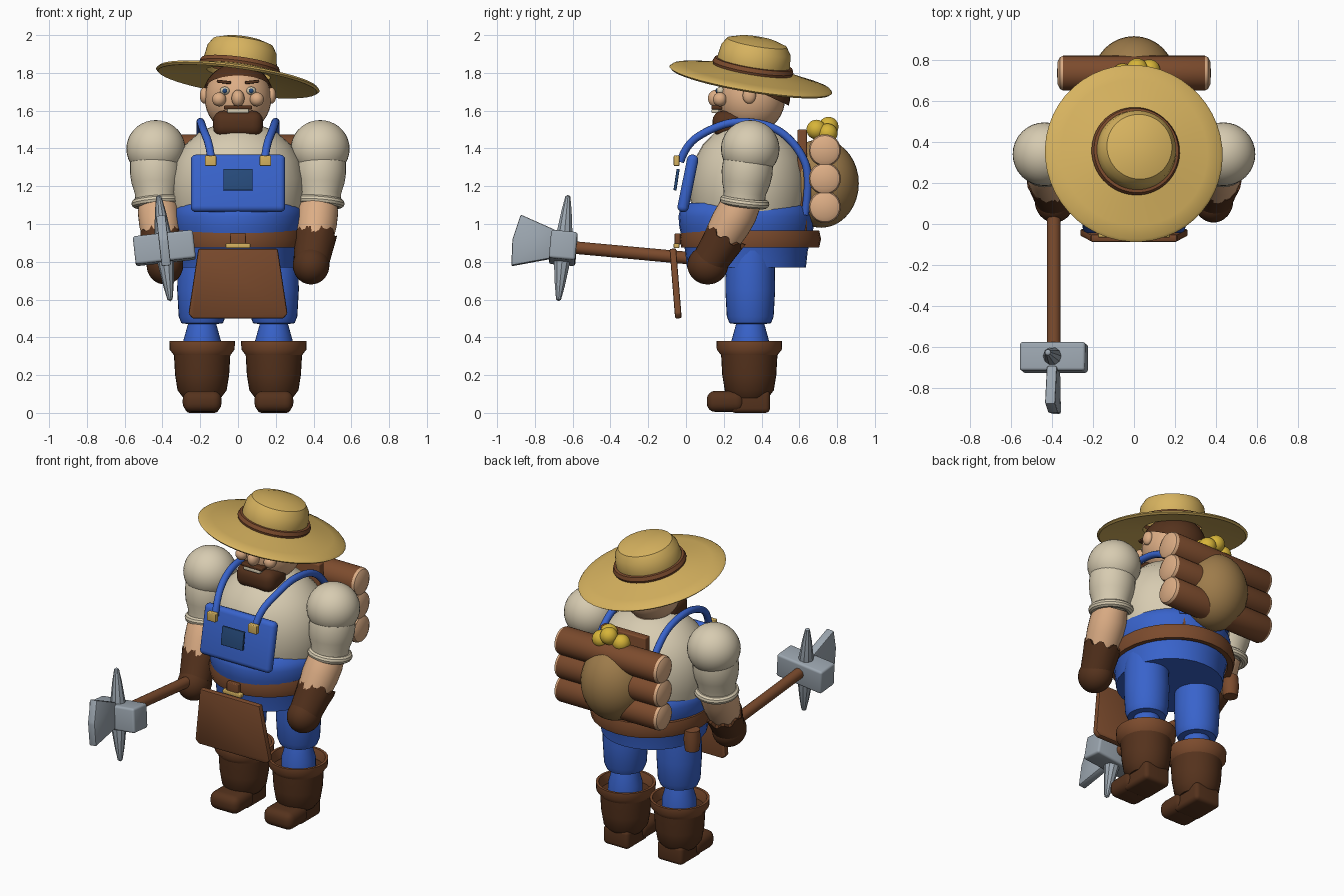
import bpy, bmesh, math
from mathutils import Matrix, Vector, Euler

if "Cube" in bpy.data.objects:
    bpy.data.objects.remove(bpy.data.objects["Cube"])


def paint(name, *rgb):
    m = bpy.data.materials.new(name)
    m.use_nodes = True
    m.diffuse_color = (*rgb, 1)
    m.node_tree.nodes["Principled BSDF"].inputs["Base Color"].default_value = (*rgb, 1)
    return m


cream = paint("cream cloth", .68, .6, .44)
blue = paint("blue denim", .04, .125, .6)
navy = paint("navy", .02, .07, .2)
dark = paint("dark brown", .09, .032, .012)
brown = paint("mid brown", .2, .07, .026)
skin = paint("skin", .72, .42, .235)
straw = paint("straw", .68, .45, .115)
steel = paint("steel", .33, .38, .43)
gold = paint("gold", .68, .46, .04)
sackcloth = paint("sack cloth", .34, .2, .07)
made = []


def finish(name, bm, mat, loc=(0, 0, 0), rot=(0, 0, 0), scale=(1, 1, 1)):
    bmesh.ops.recalc_face_normals(bm, faces=bm.faces[:])
    me = bpy.data.meshes.new(name)
    bm.to_mesh(me)
    bm.free()
    me.materials.append(mat)
    ob = bpy.data.objects.new(name, me)
    bpy.context.collection.objects.link(ob)
    rot = rot if isinstance(rot, (Matrix,)) else Euler(rot).to_matrix()
    ob.matrix_world = Matrix.LocRotScale(Vector(loc), rot.to_quaternion(), Vector(scale))
    made.append(ob)
    return ob


def lathe(name, profile, mat, closed=False, seg=32, **place):
    bm = bmesh.new()
    rings = []
    for r, z in profile:
        if r == 0:
            rings.append([bm.verts.new((0, 0, z))] * seg)
        else:
            turn = [math.tau * i / seg for i in range(seg)]
            rings.append([bm.verts.new((r * math.cos(t), r * math.sin(t), z)) for t in turn])
    pairs = list(zip(rings, rings[1:])) + ([(rings[-1], rings[0])] if closed else [])
    for a, b in pairs:
        for i in range(seg):
            j = (i + 1) % seg
            corners = list(dict.fromkeys((a[i], a[j], b[j], b[i])))
            if len(corners) > 2:
                bm.faces.new(corners)
    return finish(name, bm, mat, **place)


def rod(name, a, b, radii, mat):
    d = Vector(b) - Vector(a)
    step = d.length / (len(radii) - 1)
    profile = [(0, 0)] + [(r, i * step) for i, r in enumerate(radii)] + [(0, d.length)]
    return lathe(name, profile, mat, loc=a, rot=d.to_track_quat('Z', 'Y').to_matrix())


def ball(name, loc, radii, mat, cut=None):
    bm = bmesh.new()
    bmesh.ops.create_uvsphere(bm, u_segments=32, v_segments=18, radius=1)
    bmesh.ops.scale(bm, vec=radii, verts=bm.verts)
    if cut:
        bmesh.ops.bisect_plane(bm, geom=bm.verts[:] + bm.edges[:] + bm.faces[:],
                               plane_co=cut[0], plane_no=cut[1], clear_inner=True)
    return finish(name, bm, mat, loc)


def box(name, loc, size, mat, bevel=.005, rot=(0, 0, 0)):
    bm = bmesh.new()
    bmesh.ops.create_cube(bm, size=1)
    bmesh.ops.scale(bm, vec=size, verts=bm.verts)
    bmesh.ops.bevel(bm, geom=bm.edges[:], offset=bevel, segments=4, profile=.5, affect='EDGES')
    return finish(name, bm, mat, loc, rot)


def prism(name, outline, depth, mat, loc, rot):
    bm = bmesh.new()
    face = bm.faces.new([bm.verts.new((-depth / 2, y, z)) for y, z in outline])
    out = bmesh.ops.extrude_face_region(bm, geom=[face])
    bmesh.ops.translate(bm, vec=(depth, 0, 0),
                        verts=[v for v in out["geom"] if isinstance(v, bmesh.types.BMVert)])
    bmesh.ops.bevel(bm, geom=bm.edges[:], offset=.008, segments=2, profile=.5, affect='EDGES')
    return finish(name, bm, mat, loc, rot)


def tube(name, points, radius, mat):
    cu = bpy.data.curves.new(name, 'CURVE')
    cu.dimensions, cu.bevel_depth, cu.use_fill_caps = '3D', radius, True
    sp = cu.splines.new('NURBS')
    sp.points.add(len(points) - 1)
    for p, co in zip(sp.points, points):
        p.co = (*co, 1)
    sp.use_endpoint_u, sp.order_u = True, 3
    tmp = bpy.data.objects.new(name + "_path", cu)
    bm = bmesh.new()
    bm.from_mesh(bpy.data.meshes.new_from_object(tmp))
    bpy.data.objects.remove(tmp)
    return finish(name, bm, mat)


# torso, overalls and belt
lathe("shirt", [(0, 1.0), (.33, 1.02), (.355, 1.13), (.355, 1.24), (.33, 1.34), (.28, 1.42),
                (.2, 1.49), (.1, 1.53), (0, 1.54)], cream, loc=(0, .335, 0), scale=(1, .88, 1))
lathe("overalls", [(0, .77), (.315, .77), (.325, .86), (.34, .92), (.355, .98), (.36, 1.04),
                   (.35, 1.08), (.32, 1.11), (0, 1.11)], blue, loc=(0, .32, 0), scale=(.97, 1, 1))
lathe("belt", [(.33, .88), (.365, .875), (.375, .92), (.365, .965), (.33, .965)], brown,
      closed=True, loc=(0, .34, 0), scale=(.96, 1, 1))
box("belt_loop", (0, -.045, .92), (.08, .03, .06), brown)
box("belt_buckle", (0, -.05, .885), (.13, .03, .025), straw)
rod("belt_pouch", (-.355, .445, .9), (-.355, .445, .77), [.045, .05, .042], brown)
prism("apron", [(-.21, .185), (.21, .185), (.262, -.16), (.24, -.185), (-.24, -.185), (-.262, -.16)],
      .035, brown, (0, -.055, .685), (0, -.08, math.pi / 2))
box("bib", (0, .01, 1.215), (.5, .06, .31), blue, .028, (-.2, 0, 0))
box("bib_pocket", (0, -.05, 1.235), (.155, .016, .115), navy, .004, (-.15, 0, 0))

# limbs, mirrored
for s, side in ((-1, "right"), (1, "left")):
    def at(x, y, z):
        return (s * x, y, z)
    tube(side + "_strap", [at(.14, -.03, 1.33), at(.15, 0, 1.42), at(.185, .12, 1.5), at(.2, .27, 1.55),
                           at(.2, .47, 1.52), at(.2, .6, 1.4), at(.19, .66, 1.25), at(.16, .63, 1.05)],
         .021, blue)
    box(side + "_strap_buckle", at(.145, -.05, 1.335), (.06, .03, .055), straw)
    lathe(side + "_leg", [(0, .3), (.1, .3), (.1, .38), (.075, .47), (.11, .475), (.124, .51),
                          (.132, .65), (.13, .78), (.12, .9), (0, .9)], blue, loc=at(.19, .34, 0))
    lathe(side + "_boot", [(0, .08), (.1, .08), (.13, .12), (.143, .2), (.15, .32), (0, .32)],
          dark, loc=at(.19, .335, 0))
    lathe(side + "_boot_cuff", [(.145, .3), (.172, .335), (.174, .38), (.158, .38), (.145, .33)],
          brown, closed=True, loc=at(.19, .335, 0))
    box(side + "_boot_toe", at(.19, .21, .061), (.205, .2, .112), dark, .045)
    box(side + "_boot_heel", at(.19, .34, .06), (.18, .21, .12), dark, .025)
    # arm
    ball(side + "_shoulder", at(.435, .34, 1.398), (.156, .155, .152), cream)
    rod(side + "_sleeve", at(.44, .335, 1.38), at(.433, .305, 1.11), [.12, .133, .135, .128, .112, .11], cream)
    ring = [(.108 + .024 * math.cos(a * math.tau / 10), .024 * math.sin(a * math.tau / 10)) for a in range(10)]
    lathe(side + "_sleeve_cuff", ring, cream, closed=True, loc=at(.433, .31, 1.117), rot=(-.12, s * .08, 0))
    rod(side + "_forearm", at(.43, .31, 1.13), at(.4, .16, .87), [.095, .108, .108, .1, .09], skin)
    cuff = rod(side + "_glove_cuff", at(.388, .125, .8), at(.413, .22, .95), [.095, .103, .112], dark)
    top = max(v.co.z for v in cuff.data.vertices)
    for v in cuff.data.vertices:
        if v.co.z > top - .001 and v.index % 4 < 2:
            v.co.z -= .025
    ball(side + "_glove", at(.387, .115, .782), (.097, .108, .102), dark)
    # face features
    ball(side + "_ear", at(.178, .335, 1.68), (.024, .035, .043), skin)
    ball(side + "_cheek", at(.1, .18, 1.66), (.037, .037, .037), skin)
    ball(side + "_eye", at(.07, .183, 1.705), (.026, .022, .022), cream)
    ball(side + "_pupil", at(.07, .164, 1.705), (.012, .008, .013), navy)
    box(side + "_eyebrow", at(.075, .19, 1.752), (.075, .035, .016), dark, .004, (0, s * -.12, 0))

# head
rod("neck", (0, .35, 1.46), (0, .35, 1.6), [.11, .1], skin)
ball("head", (0, .345, 1.665), (.176, .18, .185), skin)
ball("hair", (0, .355, 1.675), (.187, .197, .175), dark, ((0, 0, .04), (0, .42, .9)))
ball("nose", (0, .158, 1.665), (.034, .042, .045), skin)
box("beard", (0, .235, 1.53), (.265, .19, .14), dark, .055)
box("moustache", (0, .165, 1.617), (.15, .06, .022), dark, .008)
box("teeth", (0, .155, 1.598), (.115, .04, .022), cream, .006)

# hat, tipped to the back and to its left
tip = Vector((.14, .165, 1)).to_track_quat('Z', 'Y').to_matrix()
hat = dict(loc=(0, .345, 1.772), rot=tip, seg=48)
lathe("hat_brim", [(.17, .055), (.25, .04), (.36, .016), (.425, .004), (.437, -.008), (.425, -.018),
                   (.3, .006), (.17, .025)], straw, closed=True, **hat)
lathe("hat_crown", [(.185, .03), (.195, .09), (.185, .155), (.16, .193), (.1, .212), (0, .22)], straw, **hat)
lathe("hat_band", [(.18, .04), (.212, .045), (.217, .06), (.208, .082), (.18, .085)], brown, closed=True, **hat)

# backpack: board, three logs, sack and nuggets
box("pack_board", (0, .615, 1.22), (.32, .05, .56), brown, .008)
for i, z in enumerate((1.09, 1.24, 1.39)):
    log = lathe("log_%d" % (i + 1), [(0, -.375), (.055, -.372), (.078, -.36), (.085, -.345), (.085, .345),
                                     (.078, .36), (.055, .372), (0, .375)], brown,
                loc=(0, .735, z), rot=(0, math.pi / 2, 0))
    log.data.materials.append(skin)
    for f in log.data.polygons:
        f.material_index = int(abs(f.center.z) > .345)
ball("sack", (0, .715, 1.215), (.2, .2, .235), sackcloth)
for i, (x, y, z) in enumerate(((-.055, .73, 1.48), (.015, .755, 1.515), (.06, .69, 1.5), (.075, .75, 1.48))):
    ball("nugget_%d" % (i + 1), (x, y, z), (.052, .052, .052), gold)

# pick hammer in the right hand
rod("tool_handle", (-.39, .14, .808), (-.39, -.62, .878), [.033, .033], brown)
tool = dict(loc=(-.39, -.65, .873), rot=(-.09, -.11, 0))
box("tool_hammer", tool["loc"], (.32, .14, .15), steel, .014, tool["rot"])
lathe("tool_spikes", [(0, -.285), (.014, -.275), (.028, -.2), (.044, -.08), (.044, .08), (.028, .2),
                      (.014, .275), (0, .285)], steel, seg=10, **tool)
prism("tool_blade", [(-.05, -.06), (-.265, -.12), (-.272, .02), (-.24, .155), (-.05, .09)], .05, steel, **tool)

# shading
bpy.ops.object.select_all(action='DESELECT')
for ob in made:
    ob.select_set(True)
bpy.context.view_layer.objects.active = made[0]
bpy.ops.object.shade_smooth_by_angle(angle=math.radians(35))
